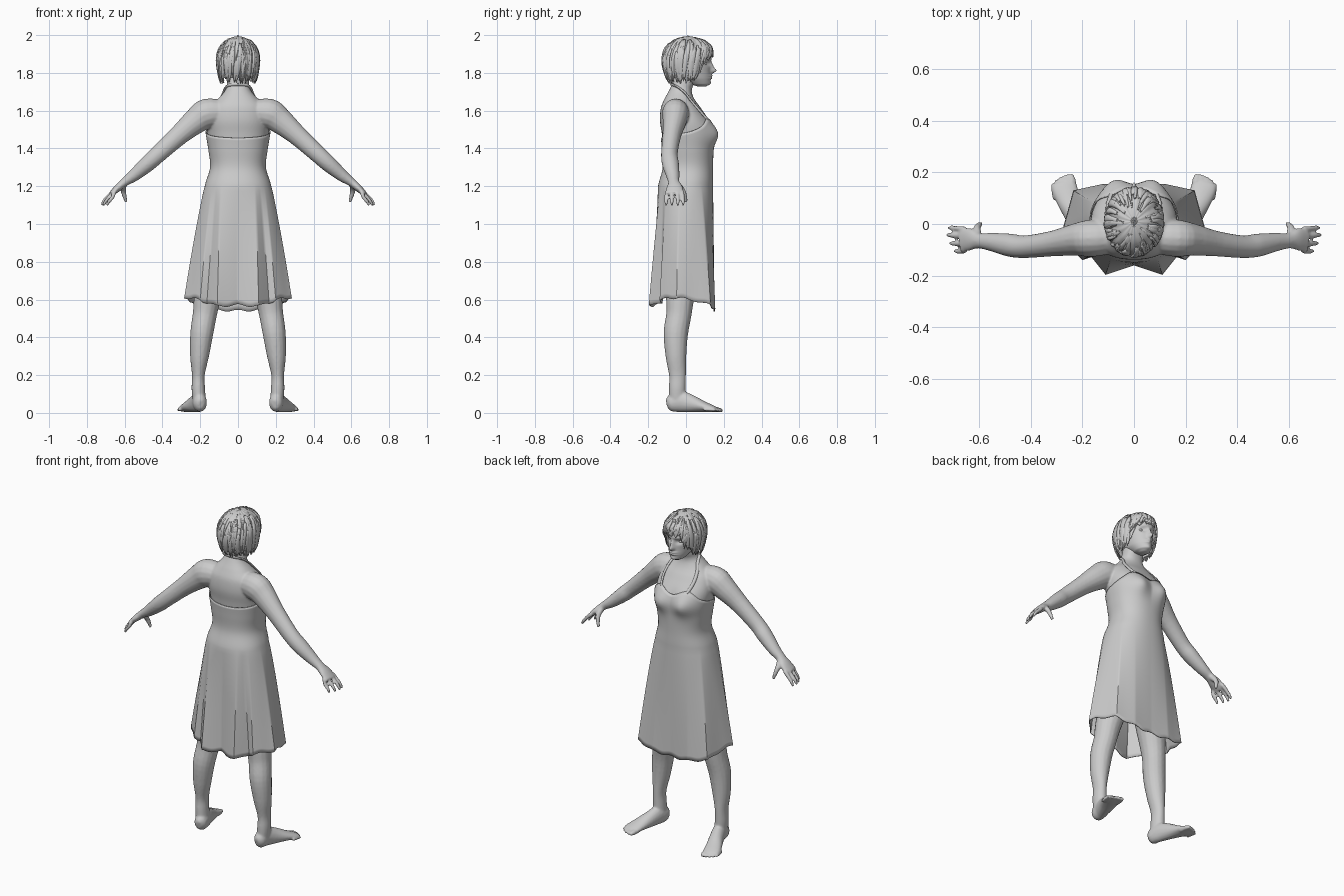
import bpy, bmesh, math, random
from mathutils import Vector

random.seed(4)
cube = bpy.data.objects.get("Cube")
if cube:
    bpy.data.objects.remove(cube)

grey = bpy.data.materials.new("plain grey")
grey.use_nodes = True
grey.diffuse_color = (0.6, 0.6, 0.6, 1)
grey.node_tree.nodes["Principled BSDF"].inputs["Base Color"].default_value = (0.6, 0.6, 0.6, 1)


def spline(rows, i, t):
    """Smooth blend between rows i and i + 1."""
    p = [rows[min(max(k, 0), len(rows) - 1)] for k in range(i - 1, i + 3)]
    return [b + 0.5 * t * (c - a + t * (2 * a - 5 * b + 4 * c - d + t * (3 * (b - c) + d - a)))
            for a, b, c, d in zip(*p)]


def at(rows, key, smooth=True):
    """Row of a table at a key held in its first column."""
    i = max([k for k in range(len(rows) - 1) if rows[k][0] <= key], default=0)
    t = min(max((key - rows[i][0]) / (rows[i + 1][0] - rows[i][0]), 0), 1)
    if smooth:
        return spline(rows, i, t)
    return [a + (b - a) * t for a, b in zip(rows[i], rows[i + 1])]


def add_rings(bm, rings, caps=True):
    loops = [[bm.verts.new(p) for p in ring] for ring in rings]
    for lo, hi in zip(loops, loops[1:]):
        for k in range(len(lo)):
            n = (k + 1) % len(lo)
            bm.faces.new((lo[k], lo[n], hi[n], hi[k]))
    if caps:
        bm.faces.new(loops[0][::-1])
        bm.faces.new(loops[-1])


def add_tube(bm, stations, ref, mirror=True, steps=4, sides=16):
    """Stations are x, y, z, radius along ref, radius across it."""
    rows = [spline(stations, i, s / steps) for i in range(len(stations) - 1) for s in range(steps)]
    rows.append(stations[-1])
    for side in ((1, -1) if mirror else (1,)):
        rings = []
        for i, r in enumerate(rows):
            t = Vector(rows[min(i + 1, len(rows) - 1)][:3]) - Vector(rows[max(i - 1, 0)][:3])
            t.normalize()
            u = (Vector(ref) - t * t.dot(Vector(ref))).normalized()
            v = t.cross(u)
            ring = [Vector(r[:3]) + u * r[3] * math.cos(a) + v * r[4] * math.sin(a)
                    for a in (math.tau * k / sides for k in range(sides))]
            rings.append([(p.x * side, p.y, p.z) for p in ring])
        add_rings(bm, rings)


def finish(bm, name, angle=40):
    bmesh.ops.recalc_face_normals(bm, faces=bm.faces)
    mesh = bpy.data.meshes.new(name)
    bm.to_mesh(mesh)
    bm.free()
    ob = bpy.data.objects.new(name, mesh)
    bpy.context.collection.objects.link(ob)
    mesh.materials.append(grey)
    bpy.ops.object.select_all(action='DESELECT')
    ob.select_set(True)
    bpy.context.view_layer.objects.active = ob
    bpy.ops.object.shade_smooth_by_angle(angle=math.radians(angle))
    return ob


def bump(v, centre, size):
    return math.exp(-((v - centre) / size) ** 2)


def oval(profile, a, z, grow=0.0, square=1.0):
    """Point on a body section; a = 0 is the chest side. Profile: z, half width, back, front."""
    _, w, yb, yf = at(profile, z)
    s, c = math.sin(a), math.cos(a)
    x = (w + grow) * math.copysign(abs(s) ** square, s)
    y = (yf + yb) / 2 + ((yf - yb) / 2 + grow) * math.copysign(abs(c) ** square, c)
    return Vector((x, y, z))


TORSO = [(0.86, .15, -.12, .09), (1.1, .172, -.145, .125), (1.2, .168, -.14, .135), (1.3, .14, -.115, .135),
         (1.4, .15, -.12, .138), (1.48, .163, -.128, .142), (1.55, .168, -.138, .12), (1.62, .15, -.132, .075),
         (1.67, .1, -.11, .04), (1.71, .066, -.088, .03), (1.75, .058, -.07, .045), (1.8, .056, -.06, .05)]


def torso_point(a, z, grow=0.0):
    p = oval(TORSO, a, z, grow, 0.88)
    if math.cos(a) > 0:
        p.y += .03 * bump(abs(p.x), .08, .055) * bump(z, 1.475, .06)
    return p


# Body: torso, arms, hands, legs and feet fused into one skin
bm = bmesh.new()
turn = [math.tau * k / 64 for k in range(64)]
add_rings(bm, [[torso_point(a, .86 + .94 * k / 60) for a in turn] for k in range(61)])
add_tube(bm, [(.06, -.05, 1.59, .06, .06), (.16, -.055, 1.585, .072, .08), (.22, -.06, 1.548, .064, .07),
              (.31, -.075, 1.472, .05, .054), (.42, -.088, 1.372, .044, .046), (.48, -.082, 1.318, .045, .043),
              (.55, -.07, 1.258, .036, .033), (.6, -.065, 1.222, .03, .023), (.635, -.06, 1.192, .044, .02),
              (.67, -.06, 1.16, .046, .014)], (0, 1, 0))
for y, reach in ((-.1, -.022), (-.073, -.004), (-.045, .006), (-.02, 0)):
    add_tube(bm, [(.655, y, 1.172, .012, .012), (.685 + reach, y * 1.1 + .005, 1.143, .011, .011),
                  (.706 + reach, y * 1.12 + .007, 1.118, .01, .01), (.716 + reach, y * 1.12 + .008, 1.098, .007, .007)],
             (0, 1, 0), sides=8)
add_tube(bm, [(.605, -.045, 1.208, .018, .018), (.608, -.018, 1.178, .015, .015), (.6, -.005, 1.145, .012, .012),
              (.592, .001, 1.116, .008, .008)], (0, 1, 0), sides=8)
add_tube(bm, [(.09, -.02, .95, .085, .1), (.13, -.02, .75, .083, .09), (.163, -.032, .6, .071, .074),
              (.176, -.038, .52, .064, .067), (.192, -.054, .42, .061, .065), (.204, -.053, .3, .05, .055),
              (.21, -.045, .2, .034, .045), (.21, -.046, .13, .036, .045), (.205, -.046, .06, .035, .045)], (1, 0, 0))
add_tube(bm, [(.196, -.1, .045, .016, .025), (.2, -.08, .05, .035, .045), (.207, -.03, .06, .038, .056),
              (.227, .03, .048, .041, .046), (.252, .09, .033, .047, .03), (.268, .135, .023, .05, .02),
              (.274, .16, .018, .045, .013)], (1, 0, 0))
for k in range(5):
    x, y, r = .24 + .018 * k, .168 - .0045 * k * k / 2, .016 - .0018 * k
    add_tube(bm, [(x - .005, y - .04, .018, r, r), (x, y, .016, r, r * .9), (x + .007, y + .024, .012, r * .7, r * .6)],
             (1, 0, 0), sides=8)
body = finish(bm, "body", 60)
fuse = body.modifiers.new("fuse", 'REMESH')
fuse.mode, fuse.voxel_size, fuse.use_smooth_shade = 'VOXEL', 0.006, True
soft = body.modifiers.new("soften", 'SMOOTH')
soft.factor, soft.iterations = 0.5, 5

# Head with face shaped by soft bumps
HEAD = [(1.728, .02, .06, .105), (1.74, .04, .02, .124), (1.77, .06, -.04, .13), (1.81, .073, -.08, .13),
        (1.86, .082, -.1, .131), (1.91, .083, -.1, .13), (1.95, .07, -.08, .108), (1.98, .035, -.04, .06)]


def head_point(a, z):
    p = oval(HEAD, a, z)
    if math.cos(a) > 0:
        x = abs(p.x)
        p.y += (.027 * bump(x, 0, .012) * bump(z, 1.811, .014) + .014 * bump(x, 0, .012) * bump(z, 1.835, .022)
                - .013 * bump(x, .034, .02) * bump(z, 1.85, .014) + .005 * bump(x, .03, .03) * bump(z, 1.875, .01)
                + .009 * bump(x, 0, .022) * (bump(z, 1.785, .006) + bump(z, 1.772, .006))
                + .006 * bump(x, 0, .02) * bump(z, 1.745, .012))
    return p


bm = bmesh.new()
turn = [math.tau * k / 128 for k in range(128)]
add_rings(bm, [[head_point(a, 1.728 + .252 * k / 80) for a in turn] for k in range(81)])
finish(bm, "head", 60)
for side, label in ((1, "left_eye"), (-1, "right_eye")):
    bm = bmesh.new()
    bmesh.ops.create_uvsphere(bm, u_segments=16, v_segments=10, radius=.013)
    bmesh.ops.scale(bm, vec=(1.1, 1, .7), verts=bm.verts)
    bmesh.ops.translate(bm, vec=(.034 * side, .098, 1.85), verts=bm.verts)
    finish(bm, label)

# Hair: a ridged cap under layered, tapering locks
HAIR = [(1.74, .088, -.085, .09), (1.78, .1, -.105, .12), (1.84, .109, -.122, .135), (1.89, .11, -.122, .14),
        (1.94, .094, -.105, .133), (1.975, .062, -.07, .095), (1.99, .03, -.03, .05), (1.995, .004, .008, .016)]
EDGE = [(0, 1.905), (28, 1.895), (42, 1.86), (55, 1.79), (80, 1.765), (110, 1.765), (180, 1.765)]


def hair_edge(a):
    return at(EDGE, abs(math.degrees((a + math.pi) % math.tau - math.pi)), False)[1]


bm = bmesh.new()
rings = []
for k in range(25):
    ring = []
    for a in turn:
        z = 1.995 - (1.995 - hair_edge(a) - .008) * math.sin(k / 24 * math.pi / 2) ** 2 if k else 1.995
        ring.append(oval(HAIR, a, z, .002 * math.sin(17 * a + 12 * z) - .003))
    rings.append(ring)
add_rings(bm, rings, False)
cap = finish(bm, "hair_cap", 60)
cap.modifiers.new("thickness", 'SOLIDIFY').thickness = 0.006

bm = bmesh.new()
for n in range(130):
    a0 = random.uniform(0, math.tau)
    top = random.uniform(1.88, 1.99)
    end = hair_edge(a0) + random.uniform(-.022, .012)
    top = max(top, end + .05)
    sweep, lift, width = random.uniform(-.1, .3), random.uniform(.001, .006), random.uniform(.08, .17)
    rows = []
    for k in range(9):
        t = k / 8
        z, a = top + (end - top) * t, a0 + sweep * t
        w = width * math.sin(math.pi * (.1 + .9 * t)) ** .6 if k < 8 else .004
        rows.append([bm.verts.new(oval(HAIR, a + w * s, z, lift + h))
                     for s, h in ((-1, -.005), (-.4, .001), (.4, .001), (1, -.005))])
    for lo, hi in zip(rows, rows[1:]):
        for k in range(3):
            bm.faces.new((lo[k], lo[k + 1], hi[k + 1], hi[k]))
locks = finish(bm, "hair_locks", 50)
locks.modifiers.new("thickness", 'SOLIDIFY').thickness = 0.003

# Dress: fitted bodice flowing into a skirt with pointed, folded hem
HEM = [(0, 0, .15, .54), (30, .12, .155, .545), (58, .235, .13, .57), (78, .262, .03, .6), (100, .285, -.05, .61),
       (130, .2, -.14, .6), (142, .165, -.128, .58), (152, .11, -.197, .565), (180, 0, -.16, .57)]
TOP = [(0, 1.53), (28, 1.56), (60, 1.515), (90, 1.485), (130, 1.465), (180, 1.455)]
rings = []
columns = [2 * k for k in range(-89, 91)]
for k in range(45):
    ring = []
    for d in columns:
        a = math.radians(d)
        if k < 25:
            t = 1 - k / 25
            _, x, y, z = at(HEM, abs(d), False)
            hip = torso_point(a, 1.2, .008)
            z += .006 * math.cos(a * 12)
            w = t ** .85
            ring.append(hip.lerp(Vector((math.copysign(x, d), y, 0)), w))
            ring[-1].z = 1.2 + (z - 1.2) * t
        else:
            z = 1.2 + (at(TOP, abs(d), True)[1] - 1.2) * (k - 25) / 19
            ring.append(torso_point(a, z, .008))
    rings.append(ring)
bm = bmesh.new()
add_rings(bm, rings, False)
dress = finish(bm, "dress", 50)
dress.modifiers.new("thickness", 'SOLIDIFY').thickness = 0.005

# Halter straps meeting in a band behind the neck
path = [(28, 1.55), (36, 1.6), (48, 1.65), (66, 1.69), (95, 1.718), (135, 1.735), (180, 1.74)]
bm = bmesh.new()
add_tube(bm, [(*torso_point(math.radians(d), z, .004), .006, .009) for d, z in path], (.3, .6, .1), sides=8)
finish(bm, "halter_straps", 50)
